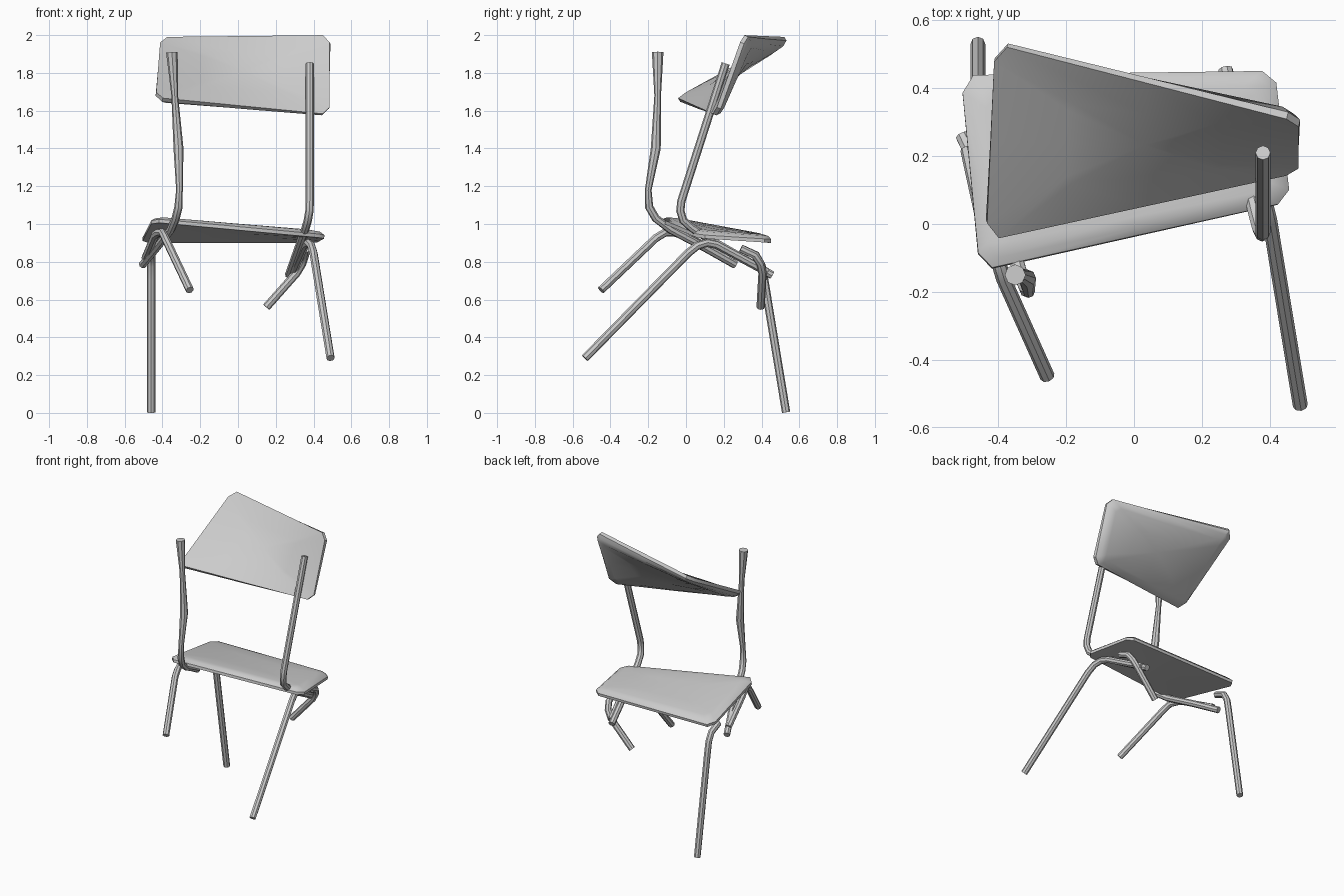
import bpy, bmesh
from mathutils import Vector

if "Cube" in bpy.data.objects:
    bpy.data.objects.remove(bpy.data.objects["Cube"])


def finish(ob):
    bpy.ops.object.select_all(action='DESELECT')
    ob.select_set(True)
    bpy.context.view_layer.objects.active = ob


def tube(name, pts, r=0.022, scales=None):
    """Round eight-sided tube along a path, with closed ends."""
    cu = bpy.data.curves.new(name, 'CURVE')
    cu.dimensions = '3D'
    cu.bevel_depth = r
    cu.bevel_resolution = 2
    cu.use_fill_caps = True
    sp = cu.splines.new('POLY')
    sp.points.add(len(pts) - 1)
    for i, p in enumerate(pts):
        sp.points[i].co = (*p, 1)
        sp.points[i].radius = scales[i] if scales else 1
    ob = bpy.data.objects.new(name, cu)
    bpy.context.collection.objects.link(ob)
    finish(ob)
    bpy.ops.object.convert(target='MESH')
    bpy.ops.object.shade_smooth_by_angle(angle=0.7)
    return ob


def panel(name, corners, thick):
    """Twisted four-corner board: flat on one side, rounded over on the other."""
    a, b, c, d = (Vector(p) for p in corners)

    def point(u, v, off):
        p = a * (1-u) * (1-v) + b * u * (1-v) + c * u * v + d * (1-u) * v
        du = (b - a) * (1-v) + (c - d) * v
        dv = (d - a) * (1-u) + (c - b) * u
        return p + du.cross(dv).normalized() * off

    k, h = 0.04, 0.09
    outline = [(k, 0), (.5, 0), (1-k, 0), (1, h), (1, .5), (1, 1-h),
               (1-k, 1), (.5, 1), (k, 1), (0, 1-h), (0, .5), (0, h)]
    bm = bmesh.new()
    rings = []
    for su, sv, off in [(.5, .5, 0), (1, 1, 0), (1, 1, .45), (.95, .92, .85),
                        (.86, .78, 1), (.45, .4, 1)]:
        rings.append([bm.verts.new(point(.5 + (u-.5)*su, .5 + (v-.5)*sv, off*thick))
                      for u, v in outline])
    n = len(outline)
    for r0, r1 in zip(rings, rings[1:]):
        for i in range(n):
            j = (i + 1) % n
            bm.faces.new((r0[i], r0[j], r1[j], r1[i]))
    for ring, off in ((rings[0], 0), (rings[-1], thick)):
        mid = bm.verts.new(point(.5, .5, off))
        for i in range(n):
            bm.faces.new((ring[i], ring[(i+1) % n], mid))
    bmesh.ops.recalc_face_normals(bm, faces=bm.faces)
    me = bpy.data.meshes.new(name)
    bm.to_mesh(me)
    bm.free()
    ob = bpy.data.objects.new(name, me)
    bpy.context.collection.objects.link(ob)
    finish(ob)
    bpy.ops.object.shade_smooth_by_angle(angle=0.7)
    return ob


# Seat and backrest boards
panel("seat", [(-.455, -.14, 1.01), (.46, .065, .925),
               (.415, .45, .90), (-.51, .435, .90)], 0.042)
panel("backrest", [(-.435, -.05, 1.67), (.485, .15, 1.58),
                   (.485, .30, 2.0), (-.41, .53, 1.99)], -0.05)

# Back uprights that turn under the seat; the left one is bent and squashed
tube("right_upright", [(.38, .21, 1.85), (.38, -.025, 1.12), (.378, -.03, 1.07),
                       (.37, -.015, 1.02), (.358, .03, .98), (.335, .13, .915),
                       (.27, .455, .73)])
tube("left_upright", [(-.35, -.15, 1.91), (-.335, -.15, 1.68), (-.315, -.16, 1.4),
                      (-.31, -.20, 1.18), (-.315, -.195, 1.09), (-.33, -.16, 1.03),
                      (-.355, -.08, .97), (-.43, .10, .875), (-.505, .26, .785)],
     scales=[1.4, .8, 1.2, .8, 1, 1, 1, 1, 1])

# Front legs that bend over into rails under the seat
tube("right_front_leg", [(.49, -.535, .29), (.40, .01, .845), (.388, .06, .885),
                         (.373, .11, .90), (.355, .16, .89), (.29, .43, .745)])
tube("left_front_leg", [(-.255, -.45, .65), (-.385, -.16, .925), (-.40, -.11, .955),
                        (-.42, -.06, .955), (-.44, -.01, .94), (-.49, .22, .82)])

# Splayed back legs
tube("left_back_leg", [(-.46, .53, .003), (-.46, .415, .70), (-.46, .40, .78),
                       (-.46, .37, .835), (-.46, .29, .87)])
tube("right_back_leg", [(.15, .395, .56), (.31, .405, .74), (.34, .395, .79),
                        (.355, .365, .835), (.36, .29, .87)])
